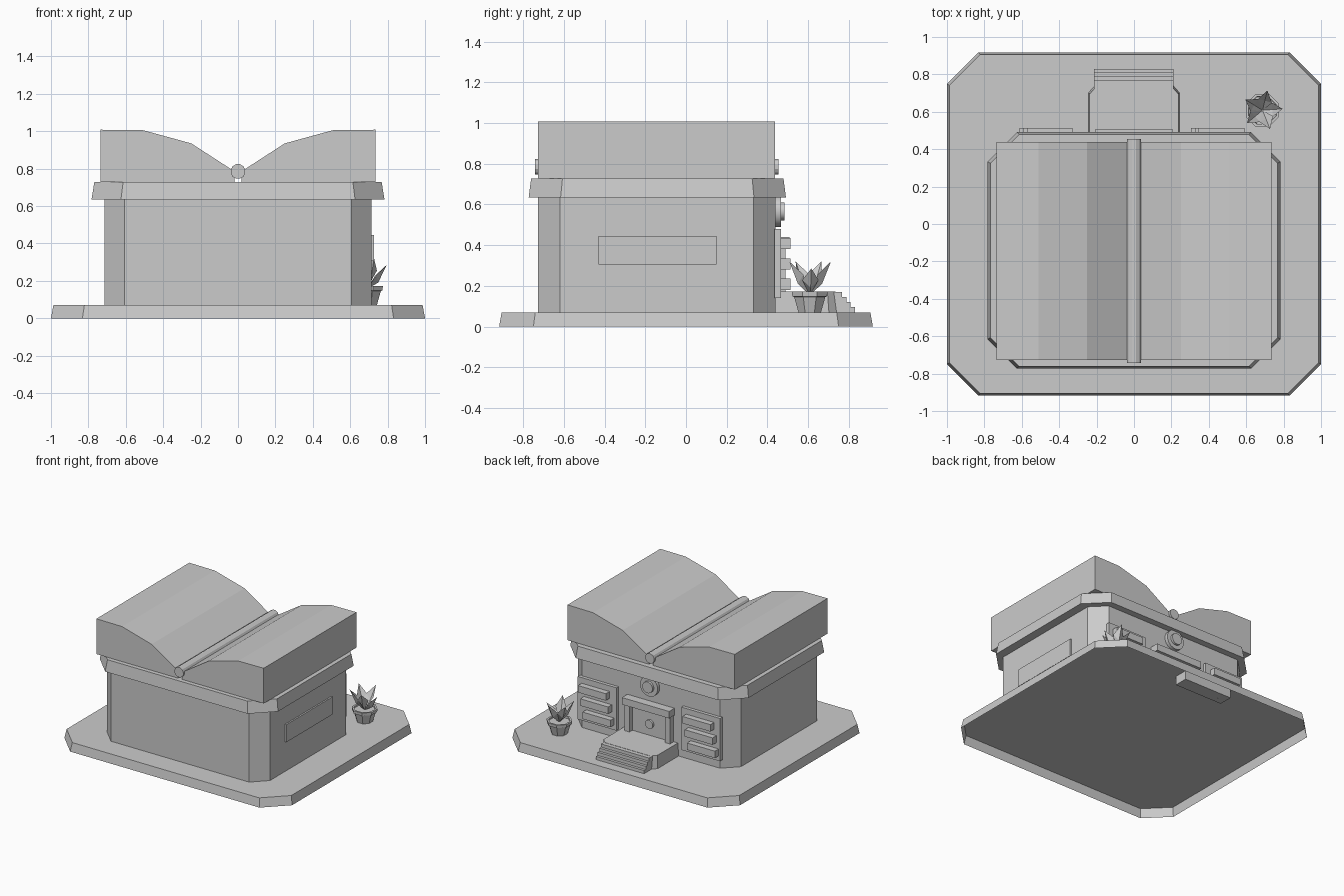
import bpy, bmesh
from math import cos, sin, pi, radians

cube = bpy.data.objects.get("Cube")
if cube:
    bpy.data.objects.remove(cube, do_unlink=True)

GREY = (0.6, 0.6, 0.6, 1)
stone = bpy.data.materials.new("light grey")
stone.use_nodes = True
stone.diffuse_color = GREY
stone.node_tree.nodes["Principled BSDF"].inputs["Base Color"].default_value = GREY


def finish(name, bm, loc=(0, 0, 0), rot=(0, 0, 0)):
    bmesh.ops.recalc_face_normals(bm, faces=bm.faces)
    mesh = bpy.data.meshes.new(name)
    bm.to_mesh(mesh)
    bm.free()
    mesh.materials.append(stone)
    obj = bpy.data.objects.new(name, mesh)
    obj.location, obj.rotation_euler = loc, rot
    bpy.context.collection.objects.link(obj)
    return obj


def loft(name, rings, closed=True, **place):
    """Skin a stack of equal rings, cap the last and, if closed, the first."""
    bm = bmesh.new()
    loops = [[bm.verts.new(p) for p in ring] for ring in rings]
    n = len(loops[0])
    for a, b in zip(loops, loops[1:]):
        for i in range(n):
            j = (i + 1) % n
            bm.faces.new((a[i], a[j], b[j], b[i]))
    if closed:
        bm.faces.new(loops[0])
    bm.faces.new(loops[-1])
    return finish(name, bm, **place)


def box(name, x0, x1, y0, y1, z0, z1):
    ring = [(x0, y0), (x1, y0), (x1, y1), (x0, y1)]
    return loft(name, [[(x, y, z) for x, y in ring] for z in (z0, z1)])


def chamfered_block(name, hx, hy, cut, cy, z0, z1, top=1, closed=True):
    """Block with cut corners; its upper end is scaled by top."""
    quarter = [(hx, hy - cut), (hx - cut, hy)]
    pts = quarter + [(-x, y) for x, y in quarter[::-1]]
    pts += [(-x, -y) for x, y in pts]
    return loft(name, [[(x * s, y * s + cy, z) for x, y in pts]
                       for s, z in ((1, z0), (top, z1))], closed)


def lathe(name, profile, sides, loc, rot=(0, 0, 0)):
    turns = [2 * pi * (i + 0.5) / sides for i in range(sides)]
    return loft(name, [[(r * cos(t), r * sin(t), z) for t in turns]
                       for r, z in profile], loc=loc, rot=rot)


# Hollow ground slab, walls and cornice
chamfered_block("ground_slab", 1, 0.918, 0.168, 0, 0, 0.07, 0.987, closed=False)
chamfered_block("walls", 0.715, 0.584, 0.108, -0.144, 0.07, 0.635)
chamfered_block("cornice", 0.783, 0.632, 0.157, -0.141, 0.635, 0.728, 0.981)

# Open book roof: two page blocks and a spine
PAGE = [(0.018, 0.728), (0.735, 0.728), (0.735, 1.008), (0.51, 1.006),
        (0.25, 0.935), (0.018, 0.785)]
for side, label in ((1, "left"), (-1, "right")):
    loft(label + "_pages", [[(side * x, y, z) for x, z in PAGE]
                            for y in (-0.727, 0.438)])
TO_BACK = (-pi / 2, 0, 0)
lathe("book_spine", [(0.04, 0), (0.04, 1.197)], 12, (0, -0.742, 0.785), TO_BACK)

# Sign plate on one side wall
box("side_sign", 0.71, 0.727, -0.43, 0.15, 0.305, 0.445)

# Entrance landing and steps
loft("landing", [[(x, y, z) for x, y in
                  [(-h, 0.42), (h, 0.42), (h, d - 0.04), (h - 0.035, d),
                   (0.035 - h, d), (-h, d - 0.04)]]
                 for h, d, z in ((0.243, 0.742, 0.07), (0.237, 0.735, 0.172))])
for i in range(4):
    box("step_%d" % (i + 1), -0.213, 0.21, 0.72, 0.767 + 0.021 * i,
        0, 0.17 - 0.025 * i)

# Door, frame and knob
box("door", -0.17, 0.17, 0.43, 0.45, 0.17, 0.39)
box("door_lintel", -0.207, 0.207, 0.43, 0.508, 0.385, 0.44)
for side, label in ((1, "left"), (-1, "right")):
    x = 0.178 * side
    box(label + "_door_post", x - 0.022, x + 0.022, 0.43, 0.488, 0.17, 0.39)
lathe("door_knob", [(0.034, 0), (0.034, 0.025)], 16, (0, 0.44, 0.265), TO_BACK)

# Round emblem above the door: a disc with a raised hub
lathe("round_emblem", [(0.078, 0), (0.078, 0.027), (0.045, 0.027), (0.045, 0.045)],
      16, (0, 0.44, 0.566), TO_BACK)

# Wall panels, each with three staggered shelves
for label, start, side in (("left", 0.345, 1), ("right", -0.573, -1)):
    a, b = sorted((0.285 * side, 0.625 * side))
    box(label + "_shelf_panel", a, b, 0.434, 0.466, 0.14, 0.48)
    for i in range(3):
        x, z = start - 0.02 * i, 0.38 - 0.1 * i
        box("%s_shelf_%d" % (label, i + 1), x, x + 0.245, 0.45, 0.513, z, z + 0.055)

# Potted plant
POT = (0.687, 0.608, 0.07)
lathe("plant_pot", [(0.06, 0), (0.083, 0.076), (0.092, 0.078), (0.095, 0.102),
                    (0.08, 0.102), (0.078, 0.09)], 8, POT)


def leaf(name, angle, reach, height, width):
    """Broad folded blade that rises from the pot to a point."""
    bm = bmesh.new()
    base, tip, fold, under, left, right = [bm.verts.new(p) for p in (
        (0, 0, 0.085), (reach, 0, height), (reach * 0.5, 0, height * 0.6),
        (reach * 0.58, 0, height * 0.56),
        (reach * 0.46, width, height * 0.74), (reach * 0.46, -width, height * 0.74))]
    for edge in (left, right):
        for middle in (fold, under):
            bm.faces.new((base, middle, edge))
            bm.faces.new((middle, tip, edge))
    return finish(name, bm, POT, (0, 0, angle))


for i in range(5):
    leaf("leaf_%d" % (i + 1), radians(4 + 72 * i), 0.108,
         0.215 if i == 0 else 0.25, 0.04)

# Soften the round details, keeping sharp edges
bpy.ops.object.select_all(action="DESELECT")
for name in ("door_knob", "round_emblem"):
    obj = bpy.data.objects[name]
    obj.select_set(True)
    bpy.context.view_layer.objects.active = obj
bpy.ops.object.shade_smooth_by_angle(angle=radians(35))
